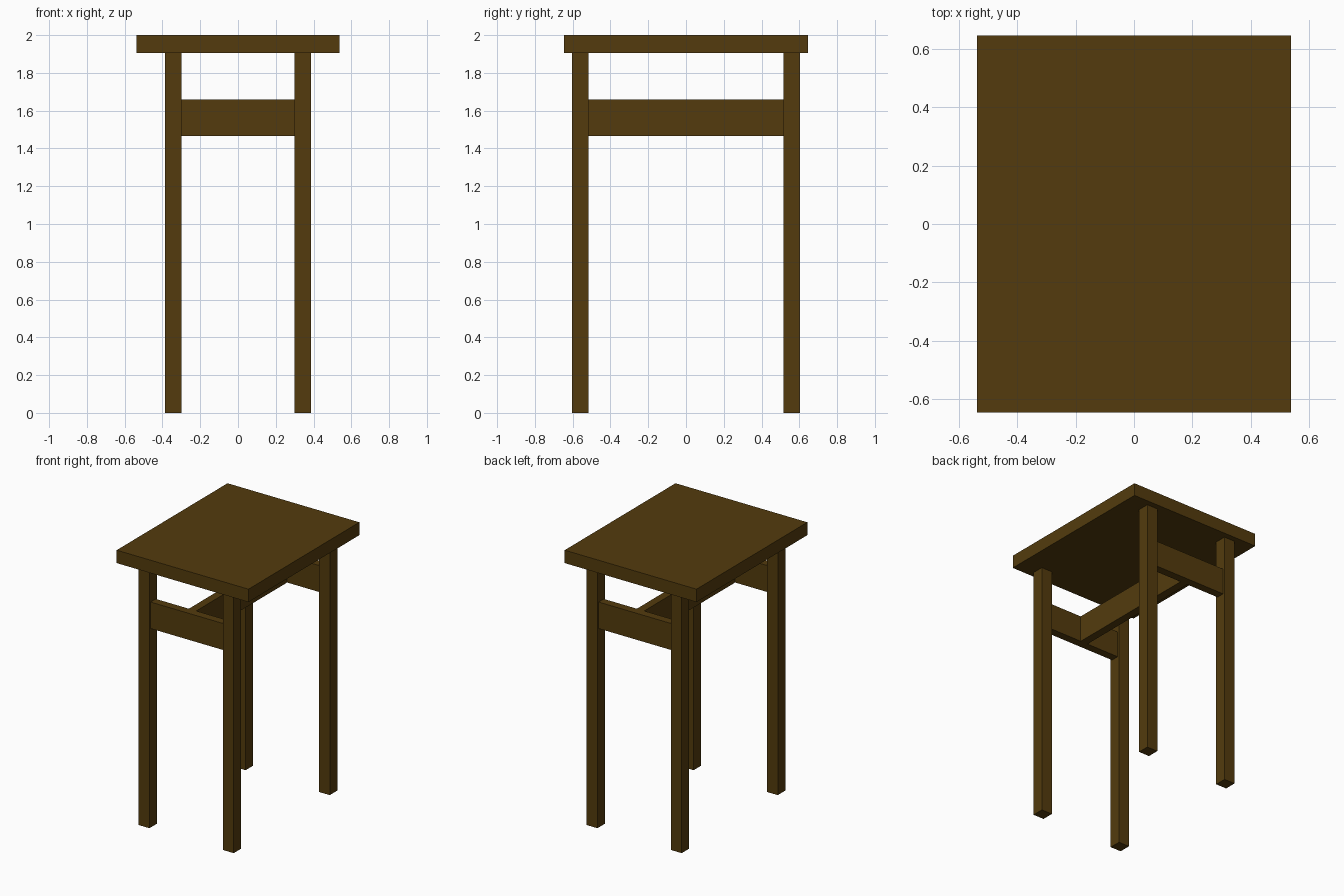
import bpy
import bmesh

if "Cube" in bpy.data.objects:
    bpy.data.objects.remove(bpy.data.objects["Cube"])

wood = bpy.data.materials.new("dark_wood")
wood.diffuse_color = (0.087, 0.044, 0.004, 1.0)
wood.use_nodes = True
wood.node_tree.nodes["Principled BSDF"].inputs["Base Color"].default_value = wood.diffuse_color


def box(name, center, size):
    """Axis-aligned box with its dimensions baked into the mesh."""
    bm = bmesh.new()
    bmesh.ops.create_cube(bm, size=1.0)
    bmesh.ops.scale(bm, vec=size, verts=bm.verts)
    mesh = bpy.data.meshes.new(name)
    bm.to_mesh(mesh)
    bm.free()
    mesh.materials.append(wood)
    obj = bpy.data.objects.new(name, mesh)
    obj.location = center
    bpy.context.collection.objects.link(obj)
    return obj


LEG = 0.088             # square leg section
LEG_X, LEG_Y = 0.343, 0.559
TOP_Z = 1.905           # underside of the top
RAIL = 0.06             # rail thickness
RAIL_Z, RAIL_H = 1.5625, 0.195

# Table top
box("table_top", (0, 0, (TOP_Z + 2) / 2), (1.074, 1.29, 2 - TOP_Z))

for row, sy in (("front", -1), ("back", 1)):
    # Legs
    for side, sx in (("left", -1), ("right", 1)):
        box(f"{row}_{side}_leg", (sx * LEG_X, sy * LEG_Y, TOP_Z / 2), (LEG, LEG, TOP_Z))
    # Rail joining the two legs of this row
    box(f"{row}_rail", (0, sy * LEG_Y, RAIL_Z), (2 * LEG_X - LEG, RAIL, RAIL_H))

# Centre stretcher between the rails
box("centre_stretcher", (0, 0, RAIL_Z), (RAIL, 2 * LEG_Y - RAIL, RAIL_H))
